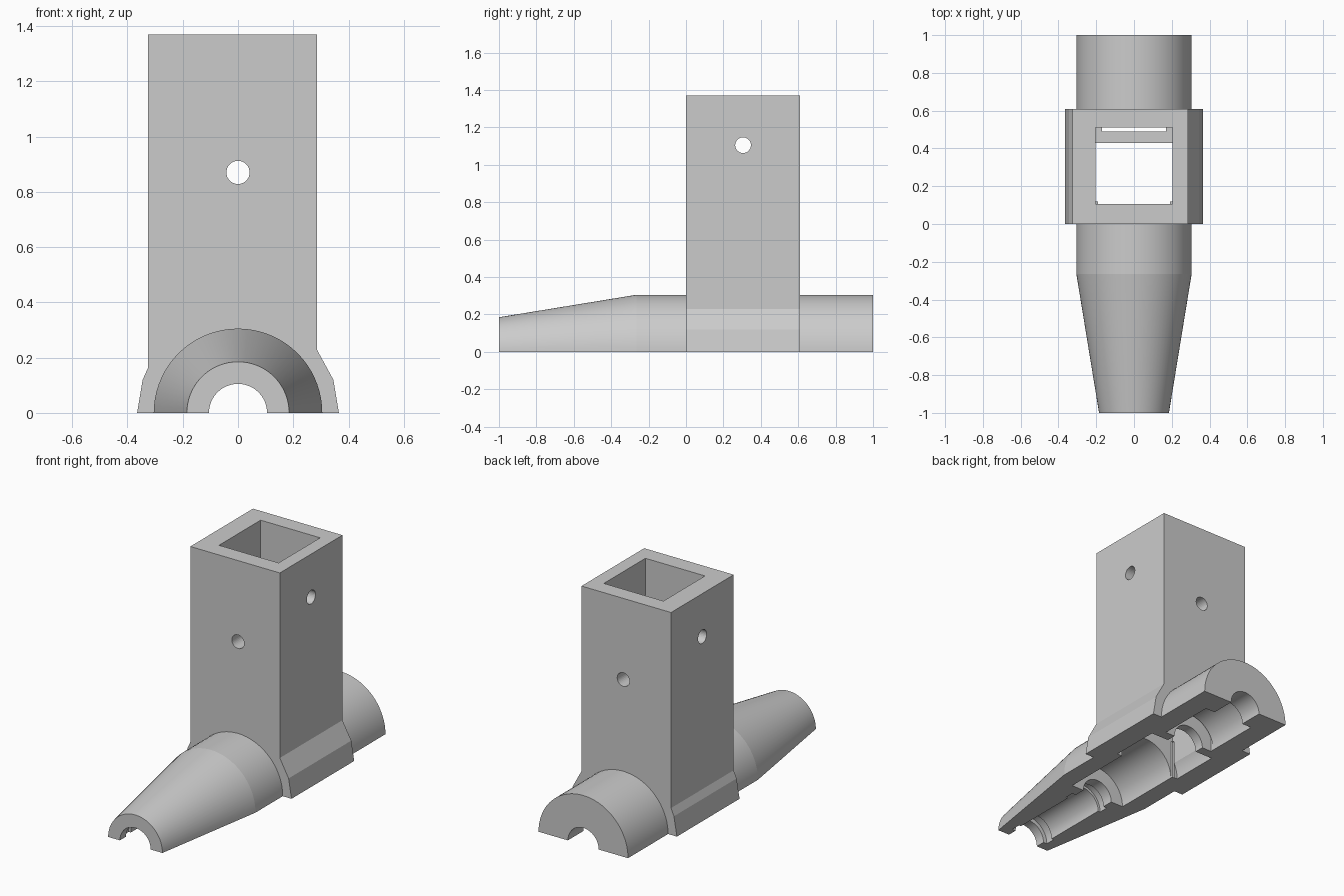
import bpy, bmesh, math
from mathutils import Matrix, Vector

if "Cube" in bpy.data.objects:
    bpy.data.objects.remove(bpy.data.objects["Cube"], do_unlink=True)

grey = bpy.data.materials.new("light_grey")
grey.use_nodes = True
grey.diffuse_color = (0.6, 0.6, 0.6, 1)
grey.node_tree.nodes["Principled BSDF"].inputs["Base Color"].default_value = (0.6, 0.6, 0.6, 1)


def finish(bm, name):
    bmesh.ops.recalc_face_normals(bm, faces=bm.faces)
    mesh = bpy.data.meshes.new(name)
    bm.to_mesh(mesh)
    bm.free()
    mesh.materials.append(grey)
    ob = bpy.data.objects.new(name, mesh)
    bpy.context.collection.objects.link(ob)
    return ob


def turned(name, profile, segments=72):
    """Solid of revolution about the y axis; profile is (y, radius) pairs."""
    bm = bmesh.new()
    rings = []
    for y, r in profile:
        angles = [math.tau * i / segments for i in range(segments)]
        rings.append([bm.verts.new((r * math.cos(a), y, r * math.sin(a))) for a in angles])
    for a, b in zip(rings, rings[1:]):
        for i in range(segments):
            j = (i + 1) % segments
            bm.faces.new((a[i], a[j], b[j], b[i]))
    bm.faces.new(rings[0])
    bm.faces.new(rings[-1])
    return finish(bm, name)


def prism(name, outline, y0, y1):
    """Extrude an (x, z) outline from y0 to y1."""
    bm = bmesh.new()
    face = bm.faces.new([bm.verts.new((x, y0, z)) for x, z in outline])
    made = bmesh.ops.extrude_face_region(bm, geom=[face])["geom"]
    verts = [v for v in made if isinstance(v, bmesh.types.BMVert)]
    bmesh.ops.translate(bm, verts=verts, vec=(0, y1 - y0, 0))
    return finish(bm, name)


def box(name, half_x, y0, y1, z0, z1):
    return prism(name, [(-half_x, z0), (half_x, z0), (half_x, z1), (-half_x, z1)], y0, y1)


def pin(name, centre, axis):
    bm = bmesh.new()
    turn = Matrix.Rotation(math.pi / 2, 4, axis)
    bmesh.ops.create_cone(bm, cap_ends=True, segments=32, radius1=0.042, radius2=0.042,
                          depth=2, matrix=Matrix.Translation(Vector(centre)) @ turn)
    return finish(bm, name)


def combine(target, tool, operation):
    mod = target.modifiers.new(tool.name, "BOOLEAN")
    mod.operation, mod.solver, mod.object = operation, "EXACT", tool
    bpy.context.view_layer.objects.active = target
    bpy.ops.object.modifier_apply(modifier=mod.name)
    bpy.data.objects.remove(tool, do_unlink=True)


# Tapered barrel joined to the upright socket with its flared foot
body = turned("socket_housing", [(-1, 0.185), (-0.265, 0.305), (1, 0.305)])
socket = prism("socket", [(0.365, -0.1), (0.365, 0), (0.345, 0.12), (0.285, 0.23), (0.285, 1.37),
                          (-0.325, 1.37), (-0.325, 0.165), (-0.345, 0.12), (-0.365, 0),
                          (-0.365, -0.1)], 0, 0.61)
combine(body, socket, "UNION")

# Stepped bore along the barrel
bore = turned("bore", [(-1.1, 0.105), (-0.94, 0.105), (-0.94, 0.13), (-0.88, 0.13), (-0.88, 0.115),
                       (-0.46, 0.115), (-0.46, 0.13), (-0.40, 0.13), (-0.40, 0.105),
                       (-0.33, 0.105), (-0.33, 0.19), (0.12, 0.19), (0.12, 0.225), (0.43, 0.225),
                       (0.43, 0.105), (0.49, 0.105), (0.49, 0.17), (0.85, 0.17), (0.85, 0.105),
                       (1.1, 0.105)])
combine(body, bore, "DIFFERENCE")

# Square pocket, its drop into the chamber, the rear slot and the cross holes
for cutter in (
    box("pocket", 0.203, 0.105, 0.51, 0.24, 1.5),
    box("chamber_drop", 0.203, 0.118, 0.43, -0.2, 0.3),
    box("front_drop", 0.19, 0.105, 0.2, -0.2, 0.3),
    box("rear_slot", 0.17, 0.49, 0.51, -0.2, 0.3),
    pin("front_hole", (0, 0.3, 0.87), "X"),
    pin("side_hole", (0, 0.305, 1.105), "Y"),
    box("lower_half", 2, -2, 2, -1, 0),
):
    combine(body, cutter, "DIFFERENCE")

# Smooth turned surfaces, sharp edges
bpy.ops.object.select_all(action="DESELECT")
body.select_set(True)
bpy.context.view_layer.objects.active = body
bpy.ops.object.shade_smooth_by_angle(angle=math.radians(8))
